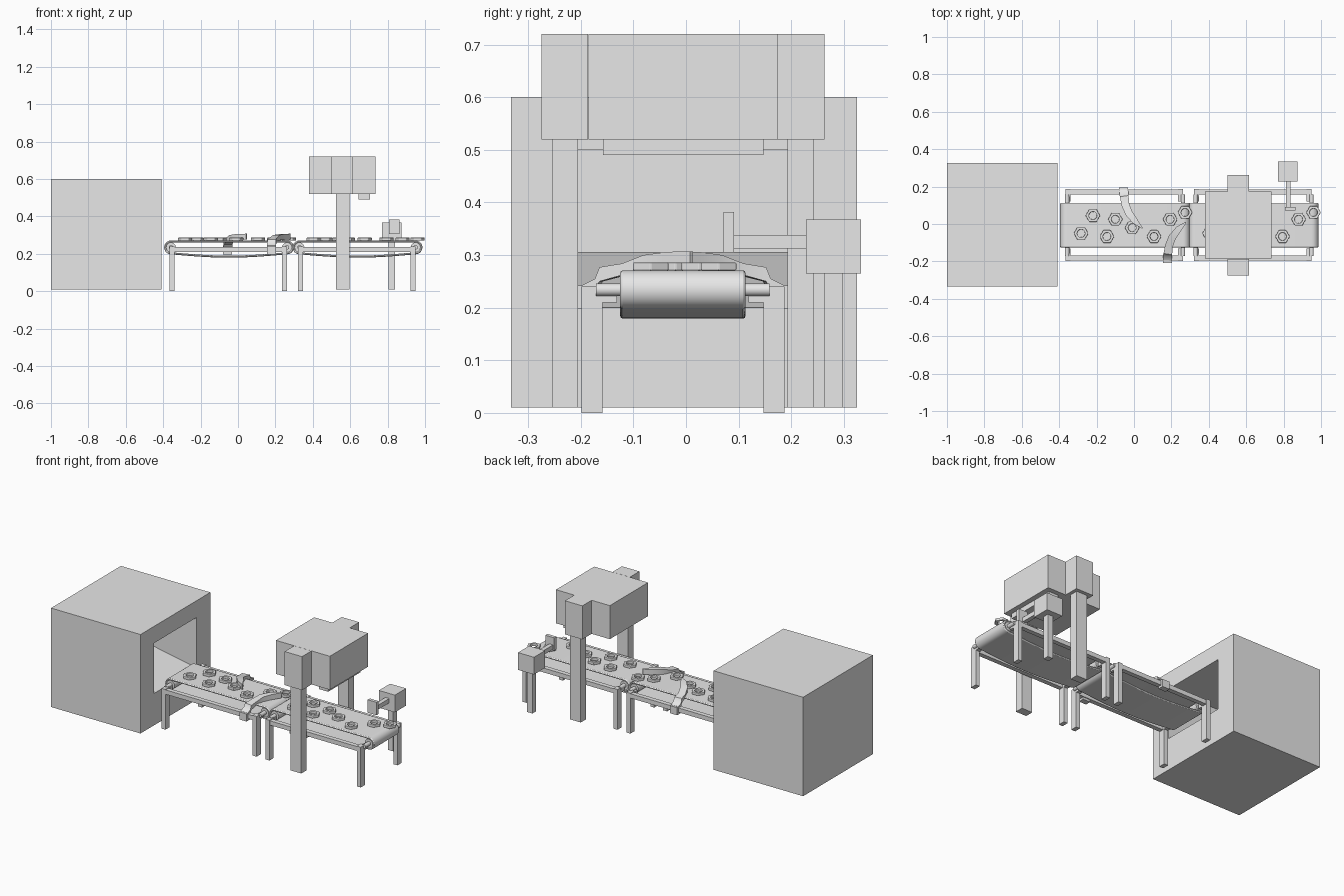
import bpy, bmesh, math
from mathutils import Vector

cube = bpy.data.objects.get("Cube")
if cube:
    bpy.data.objects.remove(cube, do_unlink=True)

grey = bpy.data.materials.new("plain_grey")
grey.use_nodes = True
grey.diffuse_color = (0.8, 0.8, 0.8, 1)
grey.node_tree.nodes["Principled BSDF"].inputs["Base Color"].default_value = (0.8, 0.8, 0.8, 1)

YC = -0.006      # centre line of the production line
STEP = 0.687     # distance between the two conveyors


def finish(name, bm, bevel=0, smooth=False):
    bmesh.ops.recalc_face_normals(bm, faces=bm.faces)
    mesh = bpy.data.meshes.new(name)
    bm.to_mesh(mesh)
    bm.free()
    obj = bpy.data.objects.new(name, mesh)
    bpy.context.collection.objects.link(obj)
    mesh.materials.append(grey)
    if bevel:
        mod = obj.modifiers.new("rounded_edges", 'BEVEL')
        mod.width, mod.segments = bevel, 2
        mod.limit_method, mod.angle_limit = 'ANGLE', math.radians(40)
    if smooth:
        bpy.ops.object.select_all(action='DESELECT')
        obj.select_set(True)
        bpy.context.view_layer.objects.active = obj
        bpy.ops.object.shade_smooth_by_angle(angle=math.radians(40))
    return obj


def box_bm(x, y, z):
    bm = bmesh.new()
    bmesh.ops.create_cube(bm, size=1)
    for v in bm.verts:
        v.co = Vector([lo + (c + 0.5) * (hi - lo) for c, (lo, hi) in zip(v.co, (x, y, z))])
    return bm


def box(name, x, y, z):
    return finish(name, box_bm(x, y, z))


def mirrored(lo, hi, side):
    return tuple(sorted((YC + side * lo, YC + side * hi)))


def ring_solid(name, outer, inner, axis, lo, hi, **kw):
    """Solid between two matching closed outlines, extruded along y or z."""
    bm = bmesh.new()

    def place(p, d):
        return (p[0], d, p[1]) if axis == 'y' else (p[0], p[1], d)
    loops = [[bm.verts.new(place(p, d)) for p in line]
             for line, d in ((outer, lo), (outer, hi), (inner, hi), (inner, lo))]
    n = len(outer)
    for k in range(4):
        a, b = loops[k], loops[(k + 1) % 4]
        for i in range(n):
            j = (i + 1) % n
            bm.faces.new((a[i], a[j], b[j], b[i]))
    return finish(name, bm, **kw)


# Tunnel housing with an opening and a rising floor
bm = box_bm((-1, -0.41), (-0.333, 0.325), (0.01, 0.6))
face = max(bm.faces, key=lambda f: f.calc_center_median().x)
bmesh.ops.inset_region(bm, faces=[face], thickness=0.05)
for v in face.verts:
    v.co.y = YC + math.copysign(0.201, v.co.y)
    v.co.z = 0.5 if v.co.z > 0.3 else 0.2
back = bmesh.ops.extrude_discrete_faces(bm, faces=[face])["faces"][0]
for v in back.verts:
    v.co.x = -0.97
    if v.co.z < 0.3:
        v.co.z = 0.305
finish("tunnel_housing", bm)


def belt_outline(x0, x1, r, zc, sag):
    """Flat top, round ends, sagging lower run."""
    pts = []
    for k in range(13):
        a = math.pi / 2 - math.pi * k / 12
        pts.append((x1 + r * math.cos(a), zc + r * math.sin(a)))
    for k in range(1, 12):
        t = k / 12
        pts.append((x1 + (x0 - x1) * t, zc - r - sag * math.sin(math.pi * t)))
    for k in range(13):
        a = -math.pi / 2 - math.pi * k / 12
        pts.append((x0 + r * math.cos(a), zc + r * math.sin(a)))
    return pts


def roller(name, x, radius, half_length):
    bm = bmesh.new()
    bmesh.ops.create_cone(bm, cap_ends=True, segments=20, radius1=radius,
                          radius2=radius, depth=2 * half_length)
    for v in bm.verts:
        v.co = Vector((x + v.co.x, YC + v.co.z, 0.234 + v.co.y))
    finish(name, bm, smooth=True)


# Hexagonal rings carried on the belt
NUTS = [(-0.283, -0.05), (-0.22, 0.045), (-0.145, -0.067), (-0.10, 0.025),
        (-0.01, -0.02), (0.107, -0.067), (0.193, 0.025), (0.273, 0.062)]


def hex_nut(name, x, y):
    outer, inner = [], []
    for k in range(12):
        a = math.pi * k / 6
        r = 0.039 if k % 2 == 0 else 0.039 * math.cos(math.pi / 6)
        outer.append((x + r * math.cos(a), y + r * math.sin(a)))
        inner.append((x + 0.021 * math.cos(a), y + 0.021 * math.sin(a)))
    ring_solid(name, outer, inner, 'z', 0.27, 0.286, bevel=0.003)


# Two matching conveyors
for n, dx in (("first", 0), ("second", STEP)):
    x0, x1 = -0.358 + dx, 0.262 + dx
    ring_solid(n + "_belt", belt_outline(x0, x1, 0.037, 0.234, 0.018),
               belt_outline(x0, x1, 0.026, 0.234, 0.018), 'y',
               YC - 0.119, YC + 0.119, bevel=0.005, smooth=True)
    for end, x in (("tail", x0), ("head", x1)):
        roller(f"{n}_{end}_roller", x, 0.026, 0.117)
        roller(f"{n}_{end}_axle", x, 0.012, 0.165)
    for side, s in (("left", 1), ("right", -1)):
        box(f"{n}_{side}_rail", (x0, x1), mirrored(0.163, 0.19, s), (0.21, 0.236))
        for end, x in (("tail", -0.353), ("head", 0.249)):
            lx = (x + dx - 0.013, x + dx + 0.013)
            box(f"{n}_{side}_{end}_leg", lx, mirrored(0.153, 0.193, s), (0, 0.24))
            box(f"{n}_{side}_{end}_bracket", lx, mirrored(0.125, 0.153, s), (0.21, 0.234))
    for i, (x, y) in enumerate(NUTS):
        hex_nut(f"{n}_hex_nut_{i + 1}", x + dx, y)

# Curved, tapering sorting arms: x, y, half width, bottom, top
ARM = [(-0.055, 0.19, 0.024, 0.225, 0.243), (-0.054, 0.165, 0.024, 0.235, 0.255),
       (-0.052, 0.155, 0.023, 0.25, 0.277), (-0.046, 0.11, 0.021, 0.262, 0.284),
       (-0.028, 0.065, 0.02, 0.272, 0.3), (0.006, 0.02, 0.016, 0.275, 0.306),
       (0.045, -0.016, 0.003, 0.275, 0.307)]


def sorting_arm(name, dx, side):
    bm = bmesh.new()
    rings = []
    for i, (x, y, w, lo, hi) in enumerate(ARM):
        a, b = ARM[max(i - 1, 0)], ARM[min(i + 1, len(ARM) - 1)]
        t = Vector((b[0] - a[0], b[1] - a[1])).normalized() * w
        rings.append([bm.verts.new((x + dx + s * t.y, YC + side * (y - s * t.x), z))
                      for s, z in ((-1, lo), (1, lo), (1, hi), (-1, hi))])
    for a, b in zip(rings, rings[1:]):
        for k in range(4):
            m = (k + 1) % 4
            bm.faces.new((a[k], a[m], b[m], b[k]))
    bm.faces.new(rings[0])
    bm.faces.new(rings[-1])
    finish(name, bm, smooth=True)
    box(name + "_hinge", (dx - 0.079, dx - 0.031), mirrored(0.168, 0.202, side), (0.197, 0.242))


sorting_arm("left_sorting_arm", 0, 1)
sorting_arm("right_sorting_arm", 0.233, -1)

# Scanner gantry over the second conveyor
box("scanner_body", (0.38, 0.735), (-0.185, 0.175), (0.52, 0.72))
box("scanner_lens", (0.645, 0.705), (-0.158, 0.147), (0.49, 0.52))
for side, s in (("left", 1), ("right", -1)):
    box(f"gantry_{side}_shoulder", (0.5, 0.615), mirrored(0.18, 0.269, s), (0.52, 0.72))
    box(f"gantry_{side}_post", (0.525, 0.595), mirrored(0.199, 0.248, s), (0.01, 0.52))

# Side sensor
box("sensor_post", (0.805, 0.84), (0.263, 0.298), (0.01, 0.265))
box("sensor_body", (0.77, 0.875), (0.228, 0.333), (0.265, 0.368))
box("sensor_arm", (0.813, 0.838), (0.09, 0.228), (0.312, 0.338))
box("sensor_plate", (0.806, 0.864), (0.071, 0.091), (0.305, 0.382))
